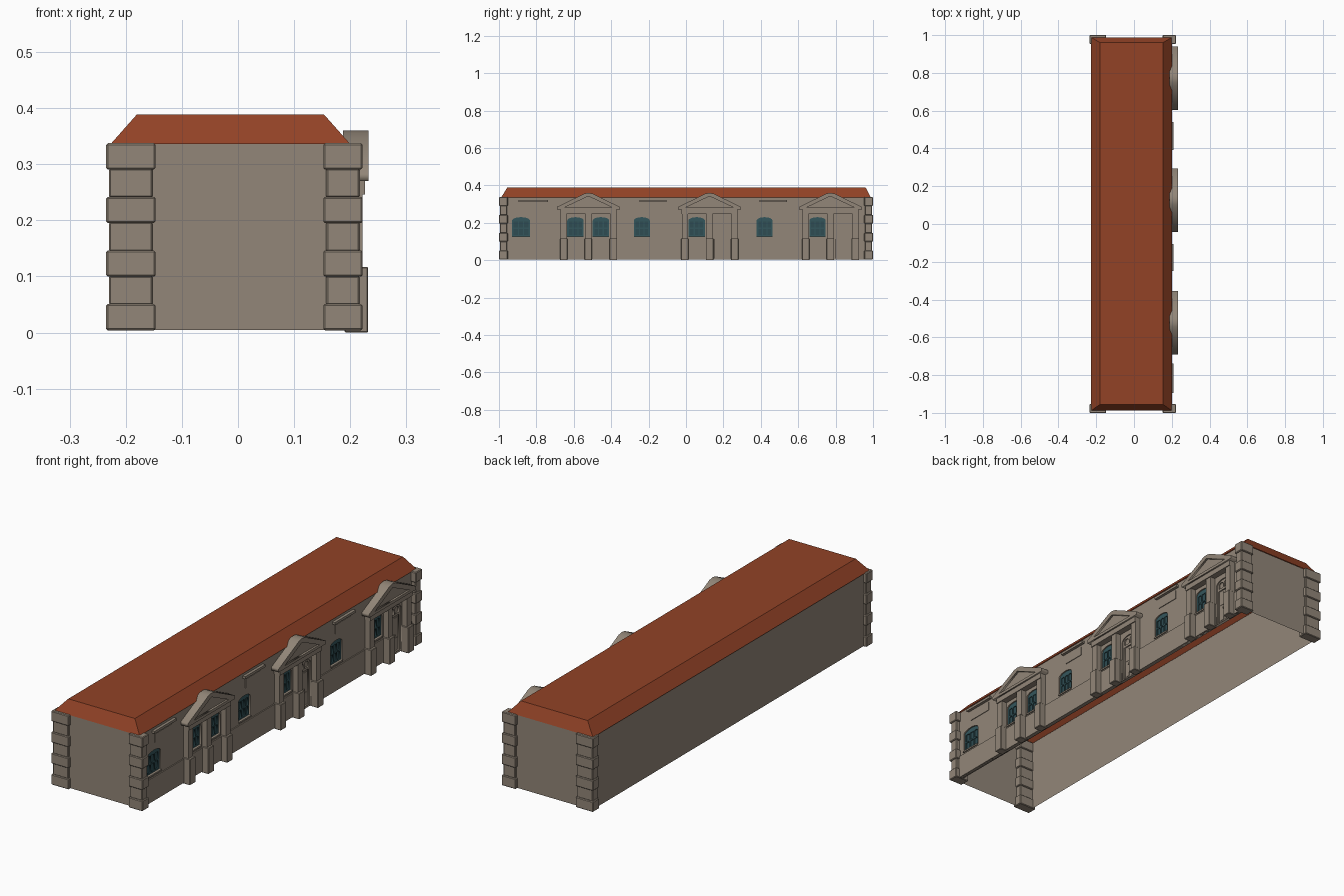
import bpy, bmesh, math
from mathutils import Matrix

if "Cube" in bpy.data.objects:
    bpy.data.objects.remove(bpy.data.objects["Cube"])


def material(name, rgb):
    m = bpy.data.materials.new(name)
    lin = [((c / 255 + 0.055) / 1.055) ** 2.4 for c in rgb]
    m.diffuse_color = (*lin, 1)
    m.use_nodes = True
    m.node_tree.nodes["Principled BSDF"].inputs["Base Color"].default_value = m.diffuse_color
    return m


STONE = material("grey_tan_stone", (146, 134, 120))
ROOF = material("red_brown_roof", (146, 66, 38))
TEAL = material("teal_frame", (52, 86, 92))
GLASS = material("dark_teal_glass", (46, 76, 82))


def add(name, mesh, mat):
    mesh.materials.clear()
    mesh.materials.append(mat)
    ob = bpy.data.objects.new(name, mesh)
    bpy.context.collection.objects.link(ob)
    return ob


def from_bm(name, bm, mat):
    me = bpy.data.meshes.new(name)
    bm.to_mesh(me)
    bm.free()
    return add(name, me, mat)


def box(name, x, y, z, mat=STONE, bevel=0):
    bm = bmesh.new()
    bmesh.ops.create_cube(bm, size=1)
    for v in bm.verts:
        for i, (a, b) in enumerate((x, y, z)):
            v.co[i] = (a + b) / 2 + v.co[i] * (b - a)
    if bevel:
        bmesh.ops.bevel(bm, geom=bm.edges[:], offset=bevel, segments=1, affect='EDGES')
    return from_bm(name, bm, mat)


# Outlines in the (y, z) plane, given thickness along x; later outlines cut holes
TO_FACADE = Matrix(((0, 0, 1, 0), (1, 0, 0, 0), (0, 1, 0, 0), (0, 0, 0, 1)))


def plate(name, outlines, x0, x1, mat=STONE):
    cu = bpy.data.curves.new(name + "_outline", 'CURVE')
    cu.dimensions, cu.fill_mode, cu.extrude = '2D', 'BOTH', (x1 - x0) / 2
    for pts in outlines:
        s = cu.splines.new('POLY')
        s.points.add(len(pts) - 1)
        for p, (y, z) in zip(s.points, pts):
            p.co = (y, z, 0, 1)
        s.use_cyclic_u = True
    tmp = bpy.data.objects.new(name + "_temp", cu)
    bpy.context.collection.objects.link(tmp)
    dg = bpy.context.evaluated_depsgraph_get()
    me = bpy.data.meshes.new_from_object(tmp.evaluated_get(dg))
    bpy.data.objects.remove(tmp)
    me.transform(Matrix.Translation(((x0 + x1) / 2, 0, 0)) @ TO_FACADE)
    return add(name, me, mat)


def rect(y0, y1, z0, z1):
    return [(y0, z0), (y1, z0), (y1, z1), (y0, z1)]


def arch(c, w, z0, z1, rise):
    h = w / 2
    top = [(c + h * math.cos(math.pi * i / 10),
            z1 - rise + rise * math.sin(math.pi * i / 10)) for i in range(11)]
    return [(c - h, z0), (c + h, z0)] + top


WALL_X = 0.197
PEDIMENTS = (-0.522, 0.126, 0.772)
DOORS = [p + 0.07 for p in PEDIMENTS[1:]]
WINDOWS = [(-0.882, 0.096), (-0.236, 0.085), (0.42, 0.085), (PEDIMENTS[0] + 0.067, 0.088)]
WINDOWS += [(p - 0.069, 0.088) for p in PEDIMENTS]
win_outline = lambda c, w: arch(c, w, 0.126, 0.23, 0.018)
door_outline = lambda c: arch(c, 0.085, 0.008, 0.222, 0.022)

# Street wall with openings, and its projecting plinth
plate("street_wall", [rect(-0.98, 0.98, 0.005, 0.336)] + [win_outline(*w) for w in WINDOWS]
      + [door_outline(c) for c in DOORS], WALL_X - 0.014, WALL_X)
edges = [-0.98] + [e for c in DOORS for e in (c - 0.043, c + 0.043)] + [0.98]
for a, b in zip(edges[::2], edges[1::2]):
    box("plinth", (WALL_X - 0.01, 0.202), (a, b), (0.005, 0.112))

# Plain back and end walls, open below
bm = bmesh.new()
path = [(0.19, 0.985), (-0.22, 0.985), (-0.22, -0.985), (0.19, -0.985)]
lo, hi = ([bm.verts.new((x, y, z)) for x, y in path] for z in (0.005, 0.336))
for i in range(3):
    bm.faces.new((lo[i], lo[i + 1], hi[i + 1], hi[i]))
from_bm("back_and_end_walls", bm, STONE)

# Flat-topped hipped roof
bm = bmesh.new()
eave = [bm.verts.new((x, y, 0.336)) for x, y in
        ((-0.227, -0.988), (0.2, -0.988), (0.2, 0.988), (-0.227, 0.988))]
top = [bm.verts.new((x, y, 0.389)) for x, y in
       ((-0.18, -0.955), (0.153, -0.955), (0.153, 0.96), (-0.18, 0.96))]
for i in range(4):
    j = (i + 1) % 4
    bm.faces.new((eave[i], eave[j], top[j], top[i]))
bm.faces.new(top)
from_bm("roof", bm, ROOF)

# Corner quoins: alternating wide and narrow blocks
for x0, x1 in ((-0.235, -0.147), (0.152, 0.222)):
    for s in (-1, 1):
        for i in range(7):
            z0, z1 = 0.004 + (i // 2) * 0.0955, 0.051 + (i // 2) * 0.0955
            d = 0
            if i % 2:
                z0, z1, d = z1 - 0.002, z0 + 0.0975, 0.005
            ys = sorted((s * (0.953 + d), s * (1 - d)))
            box("corner_quoin", (x0 + d, x1 - d), ys, (z0, z1), bevel=0.003)

# Windows: glass behind a barred sash
for c, w in WINDOWS:
    plate("window_glass", [win_outline(c, w)], 0.184, 0.187, GLASS)
    step, bar = (w - 0.012) / 3, 0.006
    panes = []
    for i in range(3):
        y0 = c - w / 2 + 0.006 + i * step
        for z0, z1 in ((0.134, 0.168), (0.174, 0.208)):
            panes.append(rect(y0 + bar / 2, y0 + step - bar / 2, z0, z1))
    plate("window_sash", [win_outline(c, w)] + panes, 0.187, 0.191, TEAL)
    box("window_sill", (0.19, 0.202), (c - w / 2, c + w / 2), (0.12, 0.127))

# Doors: leaf, fanlight bars, transom and letter plate
for c in DOORS:
    plate("door_leaf", [door_outline(c)], 0.183, 0.186)
    plate("door_frame", [door_outline(c), rect(c - 0.034, c + 0.034, 0.012, 0.172),
                         arch(c - 0.018, 0.03, 0.183, 0.212, 0.014),
                         arch(c + 0.018, 0.03, 0.183, 0.212, 0.014)], 0.186, 0.192)
    for s in (-1, 1):
        for z0, z1 in ((0.022, 0.07), (0.1, 0.162)):
            ys = sorted((c + s * 0.005, c + s * 0.029))
            box("door_panel", (0.185, 0.188), ys, (z0, z1))
    box("letter_plate", (0.185, 0.19), (c - 0.01, c + 0.01), (0.08, 0.088))

# Entrance bays: pilasters with bases, frieze and pediment
for p in PEDIMENTS:
    for off in (-0.132, 0, 0.134):
        c = p + off
        box("pilaster", (0.19, 0.222), (c - 0.016, c + 0.016), (0.1, 0.25))
        box("pilaster_base", (0.19, 0.232), (c - 0.02, c + 0.02), (0, 0.117), bevel=0.002)
    box("frieze", (0.19, 0.226), (p - 0.15, p + 0.15), (0.246, 0.27))
    crown = [(0.168, 0.27), (0.168, 0.285), (0.04, 0.347), (0.022, 0.356), (0, 0.36)]
    outer = [(p + y, z) for y, z in crown] + [(p - y, z) for y, z in crown[-2::-1]]
    inner = [(p - 0.125, 0.283), (p + 0.125, 0.283), (p, 0.342)]
    plate("pediment_cornice", [outer, inner], 0.187, 0.233)
    plate("pediment_panel", [outer], 0.188, 0.224)

# Wall panels below small ledges
for y0, y1 in ((-0.877, -0.757), (-0.23, -0.123), (0.41, 0.522)):
    box("wall_panel", (0.19, 0.2), (y0, y1), (0.262, 0.302))
    box("panel_ledge", (0.19, 0.21), (y0 - 0.018, y1 + 0.018), (0.312, 0.323))
